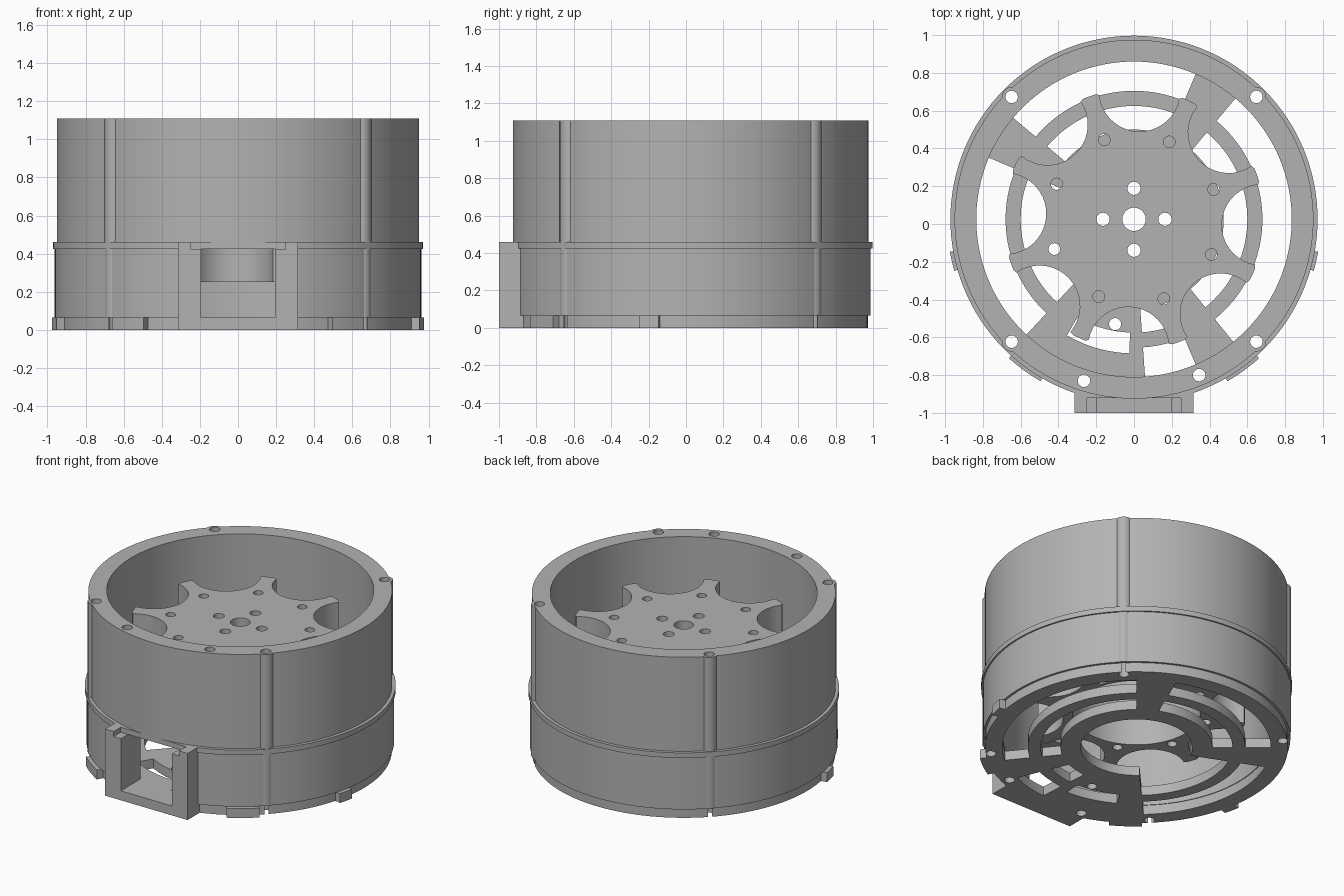
import bpy, bmesh
from math import sin, cos, radians, pi

if "Cube" in bpy.data.objects:
    bpy.data.objects.remove(bpy.data.objects["Cube"])

CY = 0.025          # y of the wheel axis
grey = bpy.data.materials.new("grey metal")
grey.use_nodes = True
grey.diffuse_color = (0.45, 0.45, 0.45, 1)
grey.node_tree.nodes["Principled BSDF"].inputs["Base Color"].default_value = (0.45, 0.45, 0.45, 1)


def polar(r, deg):
    return (r * cos(radians(deg)), CY + r * sin(radians(deg)))


def arc(r, a0, a1, step=3):
    n = max(2, round(abs(a1 - a0) / step))
    return [polar(r, a0 + (a1 - a0) * i / n) for i in range(n + 1)]


def sector(r0, r1, a0, a1):
    return arc(r0, a0, a1) + arc(r1, a1, a0)


def circle(x, y, r, n=24):
    return [(x + r * cos(2 * pi * i / n), y + r * sin(2 * pi * i / n)) for i in range(n)]


def disc(r):
    return circle(0, CY, r, 128)


def rect(x0, x1, y0, y1):
    return [(x0, y0), (x1, y0), (x1, y1), (x0, y1)]


def prism(name, outlines, z0, z1):
    """Extrude one or more closed outlines from z0 to z1."""
    bm = bmesh.new()
    for pts in outlines:
        face = bm.faces.new([bm.verts.new((x, y, z0)) for x, y in pts])
        top = bmesh.ops.extrude_face_region(bm, geom=[face])["geom"]
        bmesh.ops.translate(bm, vec=(0, 0, z1 - z0),
                            verts=[v for v in top if isinstance(v, bmesh.types.BMVert)])
    bmesh.ops.recalc_face_normals(bm, faces=bm.faces)
    mesh = bpy.data.meshes.new(name)
    bm.to_mesh(mesh)
    bm.free()
    mesh.materials.append(grey)
    obj = bpy.data.objects.new(name, mesh)
    bpy.context.collection.objects.link(obj)
    return obj


def boolean(obj, outlines, z0, z1, operation="DIFFERENCE"):
    """Cut extruded outlines out of an object, or join them to it."""
    tool = prism("tool", outlines, z0, z1)
    mod = obj.modifiers.new("boolean", "BOOLEAN")
    mod.operation, mod.object, mod.solver = operation, tool, "EXACT"
    bpy.context.view_layer.update()
    graph = bpy.context.evaluated_depsgraph_get()
    mesh = bpy.data.meshes.new_from_object(obj.evaluated_get(graph))
    obj.modifiers.clear()
    obj.data = mesh
    bpy.data.objects.remove(tool)


def smooth(obj):
    bpy.ops.object.select_all(action="DESELECT")
    obj.select_set(True)
    bpy.context.view_layer.objects.active = obj
    bpy.ops.object.shade_smooth_by_angle(angle=radians(25))


# Screw positions shared by the stacked rings
corners = [(sx * 0.648, CY + sy * 0.648) for sx in (1, -1) for sy in (1, -1)]
screws = [circle(x, y, 0.033) for x, y in corners + [(-0.265, -0.83), (0.345, -0.8)]]
bosses = [circle(x, y, 0.052) for x, y in corners]
notch = rect(-0.25, 0.25, -1.1, -0.922)
window = rect(-0.195, 0.195, -1.1, -0.7)

# Upper drum with four screw ridges
drum = prism("upper_drum", [disc(0.95)], 0.46, 1.11)
boolean(drum, bosses, 0.46, 1.11, "UNION")
boolean(drum, [disc(0.835)], 0.3, 1.2)
boolean(drum, screws, 0.3, 1.2)

# Lip between the drums, reaching forward over the port corners
lip = prism("middle_lip", [disc(0.972)], 0.425, 0.46)
boolean(lip, [rect(-0.315, 0.315, -1, -0.6)], 0.425, 0.46, "UNION")
boolean(lip, [notch], 0.3, 0.6)
boolean(lip, [disc(0.835)], 0.3, 0.6)
boolean(lip, screws, 0.3, 0.6)

# Lower drum with the front port
lower = prism("lower_drum", [disc(0.962)], 0.065, 0.425)
boolean(lower, bosses, 0.065, 0.425, "UNION")
boolean(lower, [rect(-0.315, 0.315, -1, -0.6)], 0.065, 0.425, "UNION")
boolean(lower, [disc(0.835)], 0, 0.6)
boolean(lower, [window], 0, 0.6)
boolean(lower, screws, 0, 0.6)

# Base plate with edge tabs, port floor and curved slots
base = prism("base_plate", [disc(0.947)], 0, 0.065)
tabs = [sector(0.9, 0.99, a - 3, a + 3) for a in (-13, 193)]
tabs += [sector(0.9, 0.99, a - 6, a + 6) for a in (-54, 234)]
boolean(base, tabs, 0, 0.065, "UNION")
boolean(base, [rect(-0.315, 0.315, -1, -0.6)], 0, 0.065, "UNION")
spans = [(67, 140), (157, 227), (-51, 50), (-86, -67)]
boolean(base, [sector(0.68, 0.84, *s) for s in spans], -0.1, 0.2)
boolean(base, [sector(0.475, 0.6, *s) for s in spans], -0.1, 0.2)
boolean(base, [sector(0.6, 0.71, 240, 268)], -0.1, 0.2)
boolean(base, [disc(0.35)], -0.1, 0.2)
boolean(base, [sector(0.3, 0.59, 157, 227)], -0.1, 0.2)
boolean(base, screws + [circle(-0.1, -0.53, 0.032)], -0.1, 0.2)

# Hollow hub with eight scallops between rounded arms
outline = []
for k in range(8):
    mid = 42.5 + 45 * k
    cx, cy = polar(0.679, mid)
    for i in range(19):
        a = radians(mid + 262 - 164 * i / 18)
        outline.append((cx + 0.214 * cos(a), cy + 0.214 * sin(a)))
    outline += arc(0.692, mid + 19.5, mid + 25.5, 2)
hub = prism("hub", [outline], 0.25, 0.89)
boolean(hub, [disc(0.4)], 0.2, 0.81)
boolean(hub, [circle(*polar(0.45, 20.5 + 45 * k), 0.031) for k in range(8)], 0.2, 1)
boolean(hub, [circle(0, CY, 0.062)] + [circle(*polar(0.164, 90 * k), 0.035) for k in range(4)], 0.7, 1)

for part in (drum, lip, lower, base, hub):
    smooth(part)
